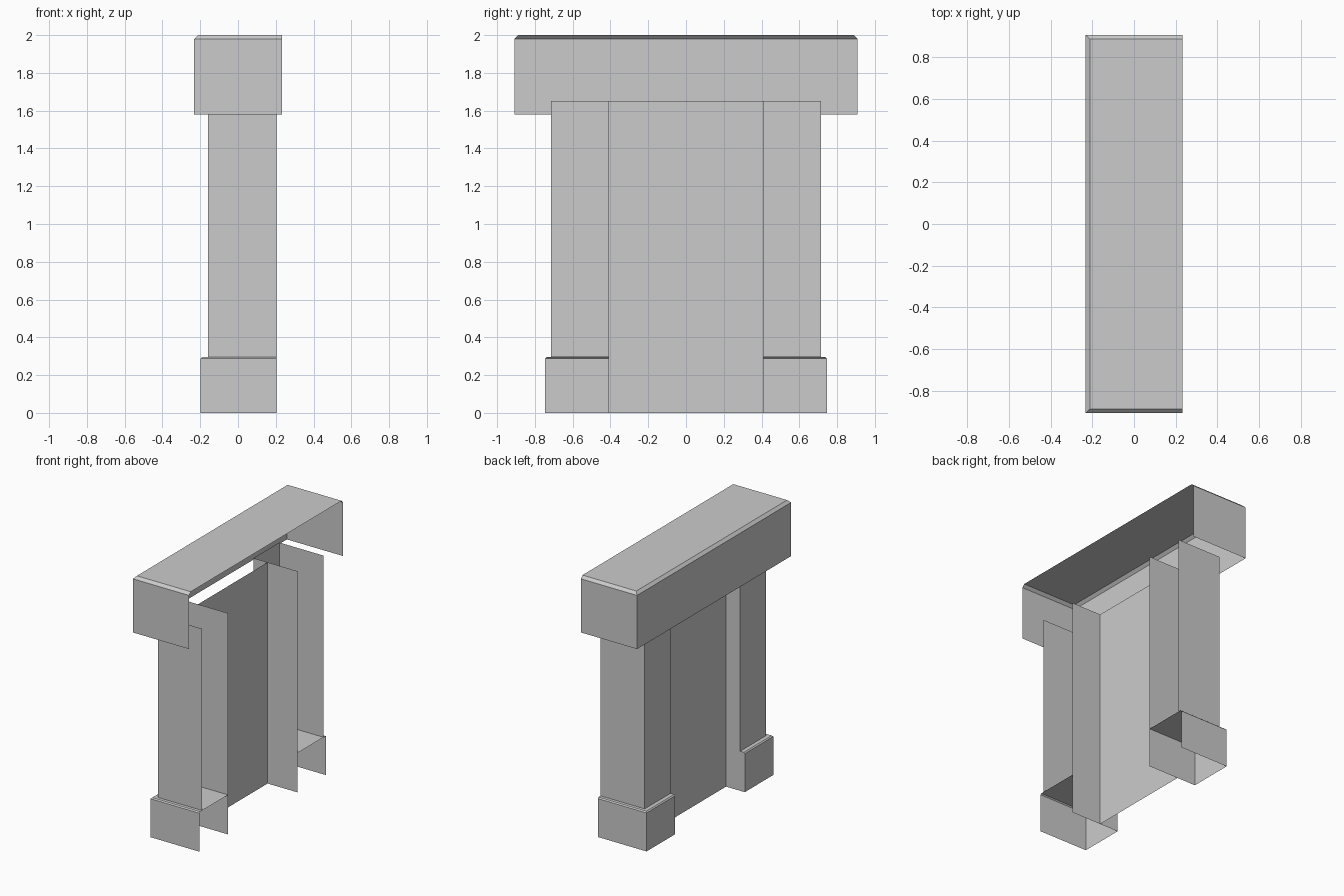
import bpy, bmesh
from mathutils import Vector

if "Cube" in bpy.data.objects:
    bpy.data.objects.remove(bpy.data.objects["Cube"])

X, Y, Z = Vector((1, 0, 0)), Vector((0, 1, 0)), Vector((0, 0, 1))


def shell(name, lo, hi, open_sides, bevel=0, bevel_sides=(), mirror=False):
    """Open box from lo to hi: chamfer chosen top edges, then remove open sides."""
    bm = bmesh.new()
    bmesh.ops.create_cube(bm, size=1)
    lo, hi = Vector(lo), Vector(hi)
    for v in bm.verts:
        v.co = Vector([lo[i] + (v.co[i] + 0.5) * (hi[i] - lo[i]) for i in range(3)])
    bm.normal_update()

    def faces_towards(d):
        return [f for f in bm.faces if f.normal.dot(d) > 0.99]

    if bevel:
        top = faces_towards(Z)[0]
        sides = [faces_towards(d)[0] for d in bevel_sides]
        edges = [e for e in top.edges if any(f in sides for f in e.link_faces)]
        bmesh.ops.bevel(bm, geom=edges, offset=bevel, segments=1,
                        profile=0.5, affect='EDGES')
        bm.normal_update()
    doomed = [f for d in open_sides for f in faces_towards(d)]
    bmesh.ops.delete(bm, geom=doomed, context='FACES')
    mesh = bpy.data.meshes.new(name)
    bm.to_mesh(mesh)
    bm.free()
    obj = bpy.data.objects.new(name, mesh)
    bpy.context.collection.objects.link(obj)
    if mirror:
        m = obj.modifiers.new("Mirror", 'MIRROR')
        m.use_axis = (False, True, False)
        m.use_mirror_merge = False
    return obj


BACK = 0.205      # rear edge of the pillars
INNER = 0.41      # half width of the doorway

# Lintel: open at the back and underneath, chamfered top rim
shell("lintel", (-0.232, -0.908, 1.58), (0.232, 0.908, 2.0),
      (X, -Z), 0.02, (-X, Y, -Y))

# Pillar shafts: hollow at the back, top and bottom
shell("pillar_shafts", (-0.16, INNER, 0.295), (BACK, 0.715, 1.65),
      (X, Z, -Z), mirror=True)

# Pillar bases: wider in front and outside, with a capped, chamfered top
shell("pillar_bases", (-0.198, INNER, 0), (BACK, 0.747, 0.295),
      (X, -Z), 0.008, (-X, Y), mirror=True)

# Recessed door panel: a single sheet facing the front
shell("door_panel", (-0.043, -INNER, 0), (0.1, INNER, 1.65),
      (X, Y, -Y, Z, -Z))
